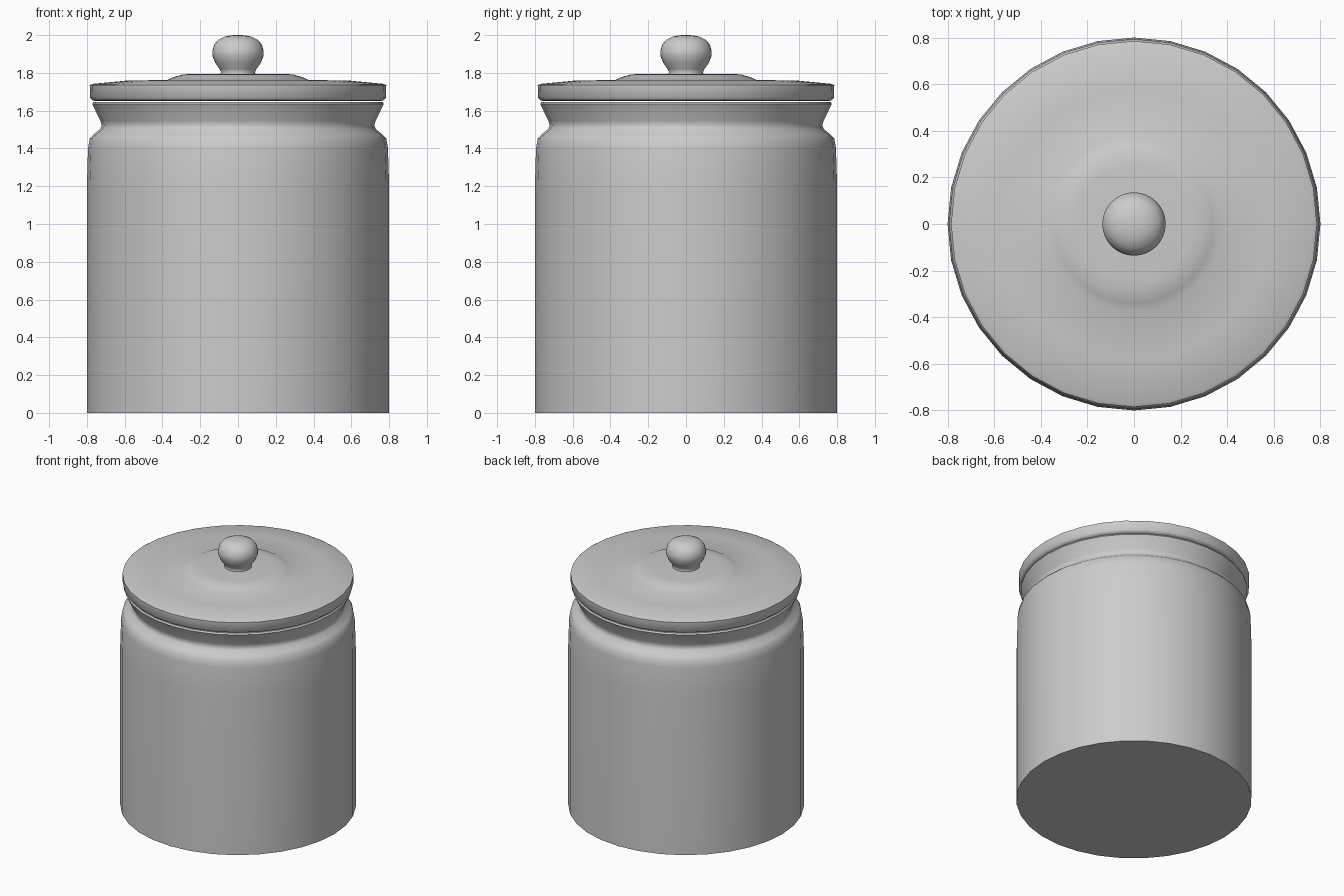
import bpy, bmesh, math

if "Cube" in bpy.data.objects:
    bpy.data.objects.remove(bpy.data.objects["Cube"])


def lathe(name, profile, segments=32, angle=50):
    """Revolve an (r, z) profile about the z axis; r = 0 makes a pole."""
    bm = bmesh.new()
    rings = []
    for r, z in profile:
        if r == 0:
            rings.append([bm.verts.new((0, 0, z))] * segments)
        else:
            rings.append([bm.verts.new((r * math.cos(2 * math.pi * i / segments),
                                        r * math.sin(2 * math.pi * i / segments), z))
                          for i in range(segments)])
    for a, b in zip(rings, rings[1:]):
        for i in range(segments):
            j = (i + 1) % segments
            bm.faces.new(list(dict.fromkeys((a[i], a[j], b[j], b[i]))))
    bmesh.ops.recalc_face_normals(bm, faces=bm.faces)
    mesh = bpy.data.meshes.new(name)
    bm.to_mesh(mesh)
    bm.free()
    obj = bpy.data.objects.new(name, mesh)
    bpy.context.collection.objects.link(obj)
    bpy.ops.object.select_all(action='DESELECT')
    bpy.context.view_layer.objects.active = obj
    obj.select_set(True)
    bpy.ops.object.shade_smooth_by_angle(angle=math.radians(angle))
    return obj


# Hollow jar: straight wall, rounded shoulder, pinched neck, flared rim
lathe("jar_body", [
    (0, 0), (0.8, 0), (0.8, 1.2), (0.794, 1.40), (0.785, 1.452),
    (0.765, 1.474), (0.73, 1.502), (0.722, 1.522), (0.728, 1.545),
    (0.772, 1.636), (0.765, 1.647), (0.735, 1.647),
    (0.69, 1.53), (0.75, 1.40), (0.75, 0.05), (0, 0.05)])

# Lid: rounded lower edge, shallow slope and a raised centre disc
lathe("lid", [
    (0, 1.65), (0.745, 1.65), (0.77, 1.654), (0.783, 1.668), (0.785, 1.735),
    (0.77, 1.742), (0.58, 1.76), (0.375, 1.762), (0.34, 1.778),
    (0.295, 1.791), (0.25, 1.795), (0, 1.795)])

# Knob: narrow foot swelling into a flattened ball
lathe("lid_knob", [
    (0, 1.785), (0.097, 1.785), (0.09, 1.803), (0.097, 1.82), (0.12, 1.852),
    (0.135, 1.89), (0.136, 1.915), (0.126, 1.95), (0.105, 1.975),
    (0.07, 1.992), (0.035, 1.999), (0, 2.0)])
